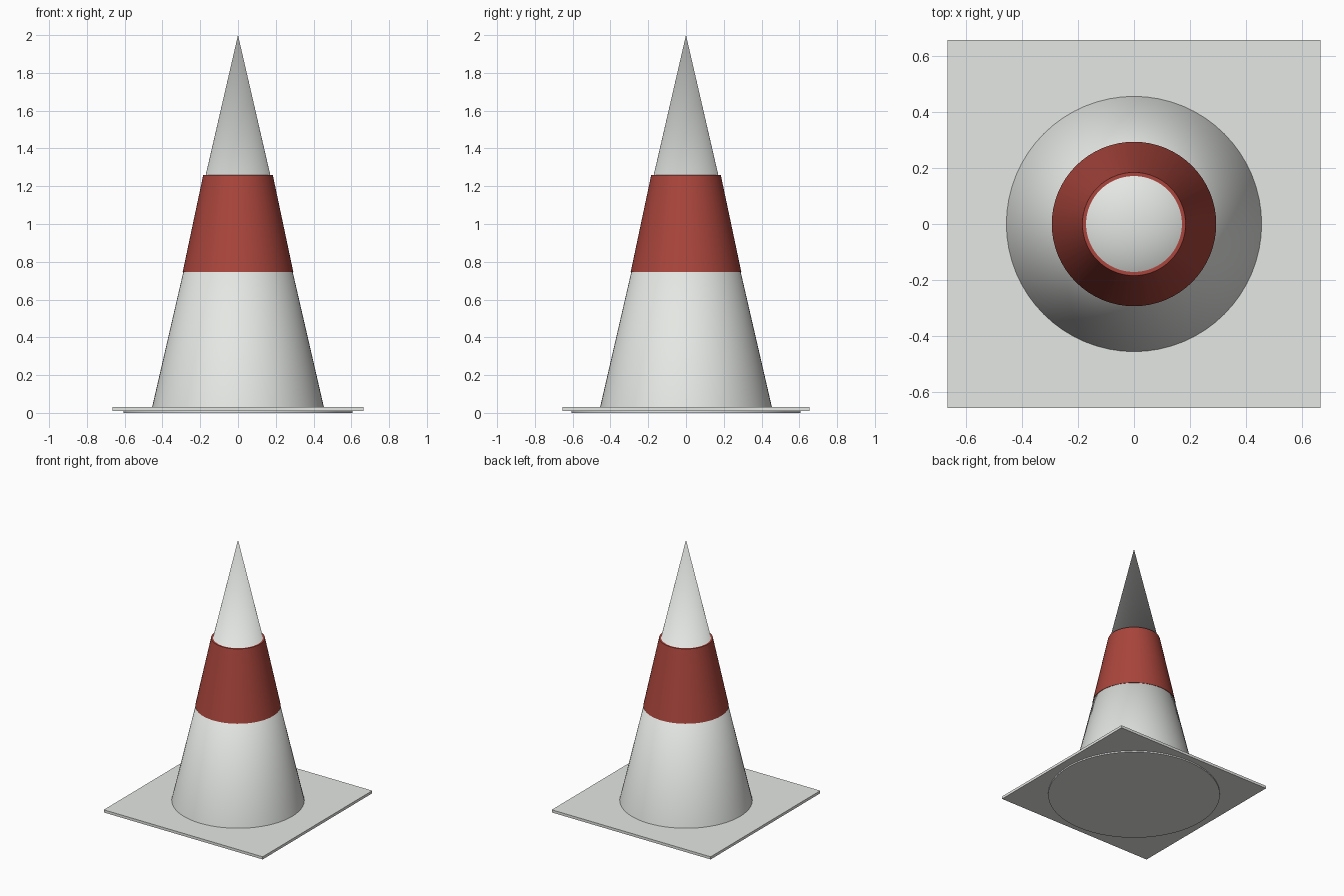
import bpy
import math

cube = bpy.data.objects.get("Cube")
if cube:
    bpy.data.objects.remove(cube, do_unlink=True)


def make_material(name, color):
    mat = bpy.data.materials.new(name)
    mat.use_nodes = True
    mat.diffuse_color = color
    bsdf = next(n for n in mat.node_tree.nodes if n.type == "BSDF_PRINCIPLED")
    bsdf.inputs["Base Color"].default_value = color
    return mat


white = make_material("off white plastic", (0.78, 0.8, 0.77, 1))
red = make_material("red band", (0.4, 0.06, 0.045, 1))


def finish(name, mat):
    obj = bpy.context.object
    obj.name = name
    obj.data.materials.append(mat)
    return obj


def tapered(name, r_low, r_high, z_low, z_high, mat):
    """Upright cone or frustum between two heights."""
    bpy.ops.mesh.primitive_cone_add(
        vertices=64, radius1=r_low, radius2=r_high, depth=z_high - z_low,
        location=(0, 0, (z_low + z_high) / 2))
    bpy.ops.object.shade_smooth_by_angle(angle=math.radians(30))
    return finish(name, mat)


# Square base plate
bpy.ops.mesh.primitive_cube_add(size=1, location=(0, 0, 0.02))
plate = finish("base_plate", white)
plate.scale = (1.33, 1.31, 0.02)
bpy.ops.object.transform_apply(location=False, rotation=False, scale=True)

# Round foot under the plate
tapered("round_foot", 0.605, 0.605, 0, 0.012, white)

# Cone body and the band sleeved around it
tapered("cone_body", 0.456, 0, 0.025, 2, white)
tapered("cone_band", 0.293, 0.184, 0.745, 1.26, red)
